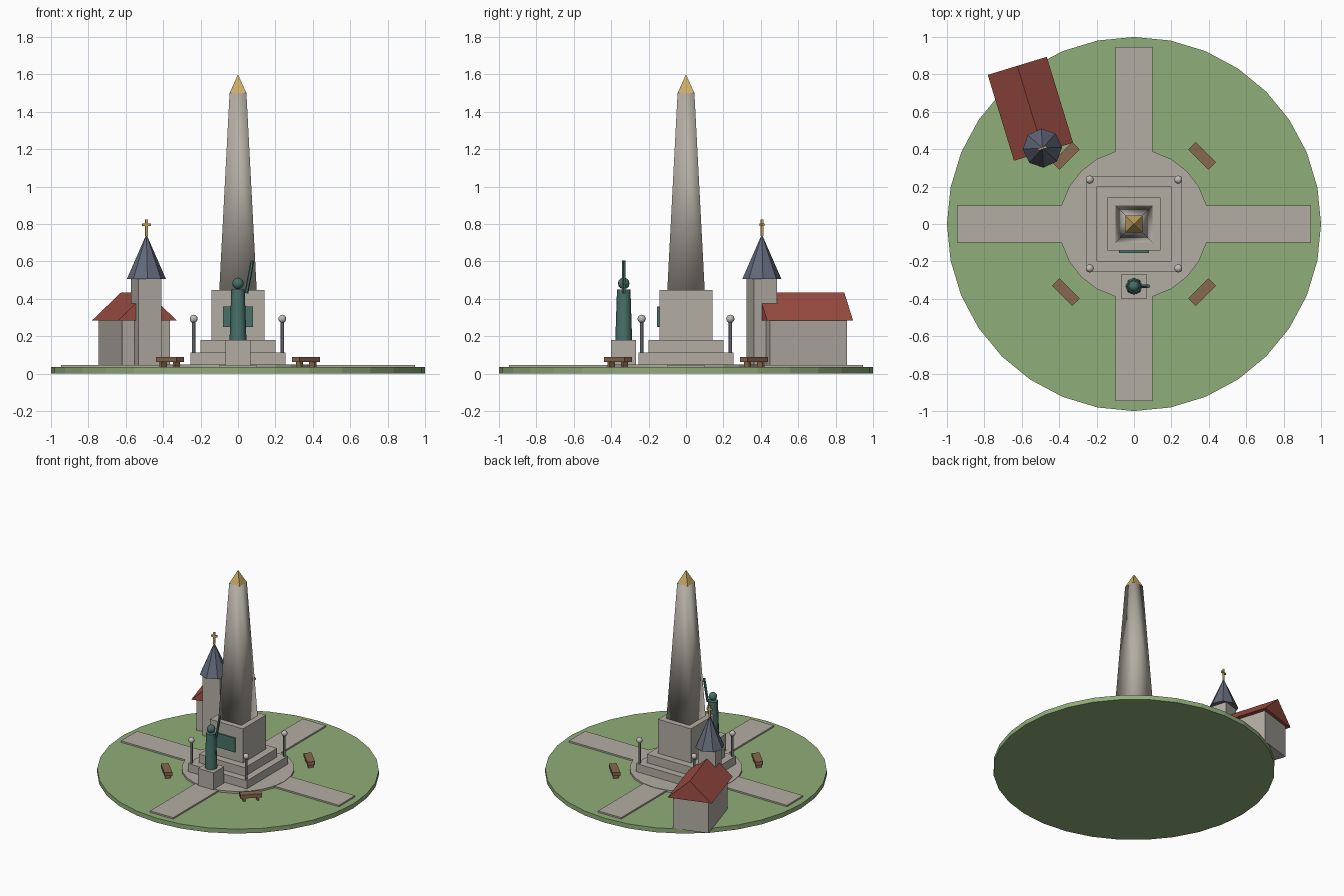
import bpy
import bmesh
import math
from mathutils import Matrix, Vector

cube = bpy.data.objects.get("Cube")
if cube:
    bpy.data.objects.remove(cube, do_unlink=True)


def material(name, r, g, b):
    m = bpy.data.materials.new(name)
    m.use_nodes = True
    m.diffuse_color = (r, g, b, 1)
    bsdf = next(n for n in m.node_tree.nodes if n.type == "BSDF_PRINCIPLED")
    bsdf.inputs["Base Color"].default_value = (r, g, b, 1)
    bsdf.inputs["Roughness"].default_value = 0.8
    return m


GRASS = material("grass", 0.28, 0.42, 0.19)
STONE = material("stone", 0.45, 0.42, 0.37)
GOLD = material("gold", 0.6, 0.42, 0.13)
BRONZE = material("green_bronze", 0.065, 0.165, 0.14)
RED = material("red_roof", 0.34, 0.075, 0.055)
SLATE = material("slate", 0.12, 0.14, 0.19)
WOOD = material("wood", 0.25, 0.135, 0.08)
IRON = material("iron", 0.13, 0.14, 0.16)
LAMP = material("lamp_glass", 0.52, 0.51, 0.47)


def finish(name, bm, mat, place=Matrix(), smooth=False):
    bmesh.ops.recalc_face_normals(bm, faces=bm.faces[:])
    for f in bm.faces:
        f.smooth = smooth and len(f.verts) < 5
    mesh = bpy.data.meshes.new(name)
    bm.to_mesh(mesh)
    bm.free()
    mesh.materials.append(mat)
    obj = bpy.data.objects.new(name, mesh)
    obj.matrix_world = place
    bpy.context.collection.objects.link(obj)
    return obj


def box(name, mat, x, y, z0, z1, hx, hy, place=Matrix()):
    bm = bmesh.new()
    bmesh.ops.create_cube(bm, size=1, matrix=Matrix.Translation((x, y, (z0 + z1) / 2))
                          @ Matrix.Diagonal((2 * hx, 2 * hy, z1 - z0, 1)))
    return finish(name, bm, mat, place)


def cone(name, mat, x, y, z0, z1, r0, r1, sides, turn=0, place=Matrix(), smooth=False):
    bm = bmesh.new()
    bmesh.ops.create_cone(bm, cap_ends=True, segments=sides, radius1=r0, radius2=r1,
                          depth=z1 - z0,
                          matrix=Matrix.Translation((x, y, (z0 + z1) / 2))
                          @ Matrix.Rotation(turn, 4, "Z"))
    return finish(name, bm, mat, place, smooth)


def ball(name, mat, x, y, z, r, sides, rings):
    bm = bmesh.new()
    bmesh.ops.create_uvsphere(bm, u_segments=sides, v_segments=rings, radius=r,
                              matrix=Matrix.Translation((x, y, z)))
    return finish(name, bm, mat, smooth=True)


# Ground, plaza and four paths
GROUND = 0.035
cone("lawn", GRASS, 0, 0, 0, GROUND, 1, 1, 32)
cone("plaza", STONE, 0, 0, GROUND, 0.05, 0.4, 0.4, 24)
for i, side in enumerate(("right", "back", "left", "front")):
    turn = Matrix.Rotation(i * math.pi / 2, 4, "Z")
    box("path_" + side, STONE, 0.66, 0, GROUND, 0.047, 0.285, 0.1, turn)

# Stepped base, obelisk and gilded tip
box("lower_step", STONE, 0, 0, 0.05, 0.113, 0.255, 0.255)
box("upper_step", STONE, 0, 0, 0.113, 0.18, 0.2, 0.2)
box("obelisk_pedestal", STONE, 0, 0, 0.18, 0.447, 0.143, 0.143)
R2 = math.sqrt(2)
cone("obelisk_shaft", STONE, 0, 0, 0.447, 1.5, 0.1 * R2, 0.045 * R2, 4, math.pi / 4,
     smooth=True)
cone("obelisk_tip", GOLD, 0, 0, 1.5, 1.6, 0.045 * R2, 0, 4, math.pi / 4)
box("plaque", BRONZE, 0, -0.148, 0.25, 0.36, 0.08, 0.006)

# Statue with a raised arm
SY = -0.333
box("statue_plinth", STONE, 0, SY, GROUND, 0.18, 0.067, 0.067)
cone("statue_body", BRONZE, 0, SY, 0.18, 0.45, 0.045, 0.036, 8, smooth=True)
ball("statue_head", BRONZE, 0, SY, 0.482, 0.031, 8, 6)
shoulder, hand = Vector((0.045, SY, 0.43)), Vector((0.077, SY, 0.603))
aim = (hand - shoulder).to_track_quat("Z", "Y").to_matrix().to_4x4()
cone("statue_arm", BRONZE, 0, 0, 0, (hand - shoulder).length, 0.01, 0.01, 6,
     place=Matrix.Translation(shoulder) @ aim)

# Lamps on the step corners, benches around the plaza
for i in range(4):
    turn = Matrix.Rotation(math.pi / 4 + i * math.pi / 2, 4, "Z")
    x, y, _ = turn @ Vector((0.237 * R2, 0, 0))
    cone(f"lamp_post_{i + 1}", IRON, x, y, 0.113, 0.28, 0.009, 0.009, 8, smooth=True)
    ball(f"lamp_globe_{i + 1}", LAMP, x, y, 0.293, 0.022, 10, 8)
    box(f"bench_{i + 1}", WOOD, 0.515, 0, 0.062, 0.09, 0.028, 0.077, turn)
    for end in (-1, 1):
        box(f"bench_{i + 1}_leg_{'a' if end < 0 else 'b'}", WOOD, 0.515, end * 0.05,
            GROUND, 0.062, 0.02, 0.008, turn)

# Chapel: walls, gabled roof, tower, spire and cross
chapel = Matrix.Translation((-0.554, 0.616, 0)) @ Matrix.Rotation(math.radians(17), 4, "Z")
box("chapel_walls", STONE, 0, 0, GROUND, 0.283, 0.134, 0.216, chapel)

bm = bmesh.new()
gable = [bm.verts.new((x, -0.24, z)) for x, z in ((-0.165, 0.283), (0.165, 0.283), (0, 0.435))]
face = bm.faces.new(gable)
extruded = bmesh.ops.extrude_face_region(bm, geom=[face], use_keep_orig=True)
bmesh.ops.translate(bm, vec=(0, 0.48, 0),
                    verts=[v for v in extruded["geom"] if isinstance(v, bmesh.types.BMVert)])
finish("chapel_roof", bm, RED, chapel)

TY = -0.22
box("chapel_tower", STONE, 0, TY, GROUND, 0.505, 0.065, 0.065, chapel)
cone("chapel_spire", SLATE, 0, TY, 0.505, 0.745, 0.105, 0, 8, math.radians(-14), chapel)
box("cross_upright", GOLD, 0, TY, 0.735, 0.825, 0.006, 0.006, chapel)
box("cross_bar", GOLD, 0, TY, 0.79, 0.803, 0.024, 0.006, chapel)
